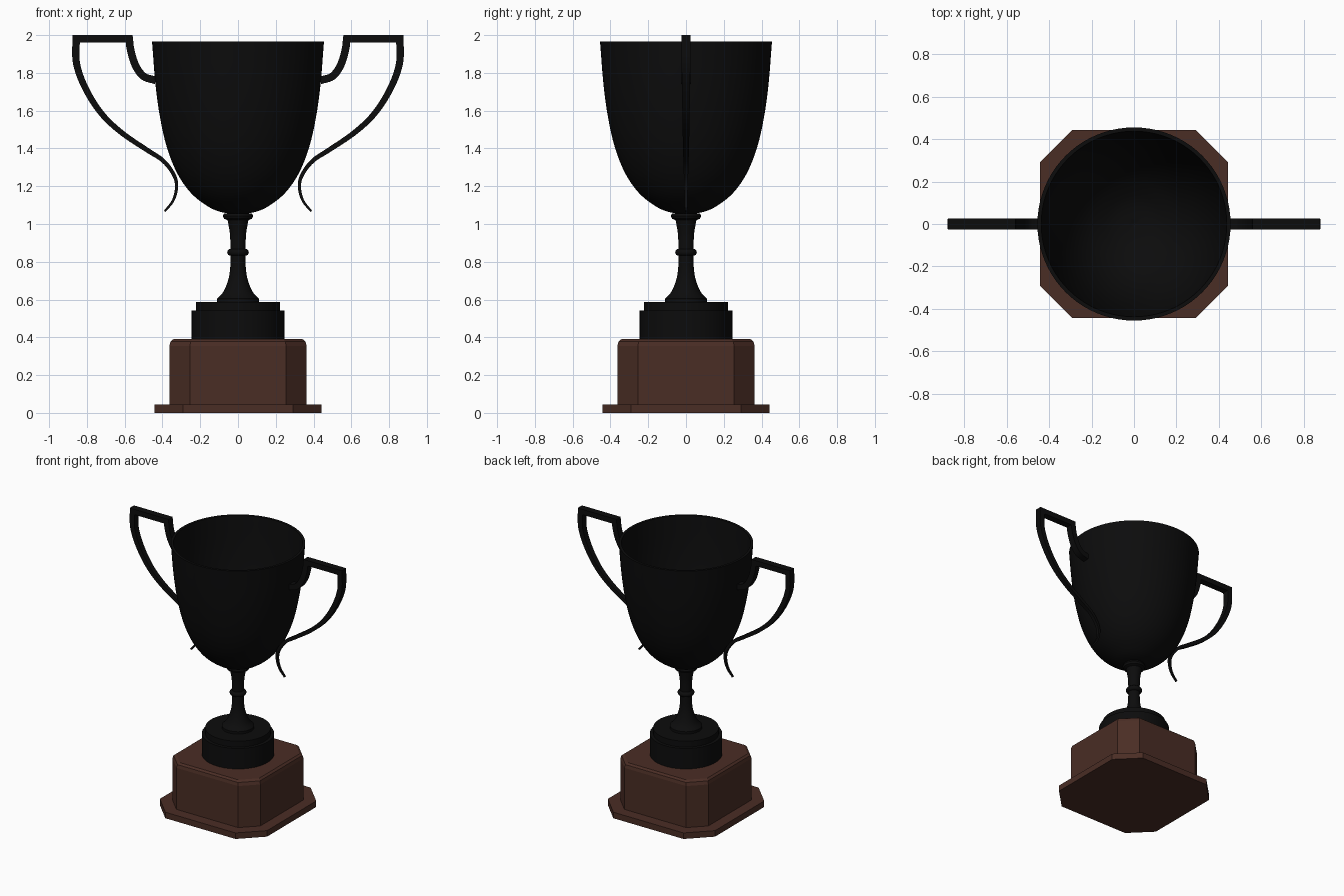
import bpy, bmesh, math
from mathutils import Vector

if "Cube" in bpy.data.objects:
    bpy.data.objects.remove(bpy.data.objects["Cube"])


def material(name, rgb):
    m = bpy.data.materials.new(name)
    m.diffuse_color = (*rgb, 1)
    m.use_nodes = True
    m.node_tree.nodes["Principled BSDF"].inputs["Base Color"].default_value = m.diffuse_color
    return m


BLACK = material("black metal", (0.0037, 0.0037, 0.0038))
WOOD = material("dark brown wood", (0.068, 0.026, 0.018))


def finish(name, bm, mat, smooth=None):
    bmesh.ops.recalc_face_normals(bm, faces=bm.faces)
    me = bpy.data.meshes.new(name)
    bm.to_mesh(me)
    bm.free()
    me.materials.append(mat)
    ob = bpy.data.objects.new(name, me)
    bpy.context.collection.objects.link(ob)
    if smooth:
        bpy.ops.object.select_all(action='DESELECT')
        ob.select_set(True)
        bpy.context.view_layer.objects.active = ob
        bpy.ops.object.shade_smooth_by_angle(angle=math.radians(smooth))
    return ob


def spline(pts, n=5):
    """Catmull-Rom curve through 2D points."""
    p = [Vector(q) for q in pts]
    p = [2 * p[0] - p[1]] + p + [2 * p[-1] - p[-2]]
    out = []
    for a, b, c, d in zip(p, p[1:], p[2:], p[3:]):
        for i in range(n):
            t = i / n
            out.append(0.5 * (2 * b + (c - a) * t + (2 * a - 5 * b + 4 * c - d) * t * t
                              + (3 * b - a - 3 * c + d) * t ** 3))
    return out + [p[-2]]


def lathe(name, profile, mat, n=64):
    """Turn a (radius, z) profile around z; radius 0 closes at the axis."""
    bm = bmesh.new()
    vs = [bm.verts.new((r, 0, z)) for r, z in profile]
    es = [bm.edges.new(e) for e in zip(vs, vs[1:])]
    bmesh.ops.spin(bm, geom=vs + es, axis=(0, 0, 1), cent=(0, 0, 0),
                   angle=2 * math.pi, steps=n, use_merge=True)
    bmesh.ops.remove_doubles(bm, verts=bm.verts, dist=1e-5)
    return finish(name, bm, mat, 35)


def octagon_stack(name, levels, mat):
    """Square with cut corners, levels are (half width, corner start, z)."""
    bm = bmesh.new()
    rings = []
    for h, c, z in levels:
        plan = [(h, -c), (h, c), (c, h), (-c, h), (-h, c), (-h, -c), (-c, -h), (c, -h)]
        rings.append([bm.verts.new((x, y, z)) for x, y in plan])
    for a, b in zip(rings, rings[1:]):
        for i in range(8):
            j = (i + 1) % 8
            bm.faces.new((a[i], a[j], b[j], b[i]))
    bm.faces.new(rings[0])
    bm.faces.new(rings[-1])
    return finish(name, bm, mat)


def handle(name, side):
    """Square bar swept along a mitred path, tapering to a thin tail."""
    inner = spline([(0.435, 1.76), (0.50, 1.782), (0.543, 1.84), (0.568, 1.92), (0.576, 1.98)])
    outer = spline([(0.857, 1.98), (0.855, 1.85), (0.807, 1.717), (0.723, 1.585),
                    (0.617, 1.484), (0.485, 1.394), (0.396, 1.335), (0.34, 1.261),
                    (0.325, 1.198), (0.343, 1.125), (0.388, 1.067)])
    path = inner + outer
    bm = bmesh.new()
    rings = []
    for i, p in enumerate(path):
        d0 = (p - path[max(i - 1, 0)]) if i else path[1] - p
        d1 = (path[i + 1] - p) if i + 1 < len(path) else d0
        d0, d1 = d0.normalized(), d1.normalized()
        t = (d0 + d1).normalized()
        f = max(0, i - len(inner)) / (len(outer) - 1)
        w = (0.02 - 0.0145 * f) / max(t.dot(d0), 0.5)
        dep = 0.025 - 0.019 * f
        nrm = Vector((-t.y, t.x)) * w
        rings.append([bm.verts.new((side * (p.x + s * nrm.x), y * dep, p.y + s * nrm.y))
                      for s, y in ((1, -1), (1, 1), (-1, 1), (-1, -1))])
    for a, b in zip(rings, rings[1:]):
        for k in range(4):
            m = (k + 1) % 4
            bm.faces.new((a[k], a[m], b[m], b[k]))
    bm.faces.new(rings[0])
    bm.faces.new(rings[-1])
    return finish(name, bm, BLACK, 35)


# Wooden base
octagon_stack("base_plate", [(0.443, 0.29, 0), (0.443, 0.29, 0.045)], WOOD)
octagon_stack("base_block", [(0.363, 0.255, 0.045), (0.363, 0.255, 0.355),
                             (0.357, 0.25, 0.378), (0.342, 0.24, 0.39)], WOOD)

# Metal plinth on the block
lathe("plinth", [(0, 0.385), (0.245, 0.385), (0.245, 0.543), (0.222, 0.543),
                 (0.222, 0.587), (0, 0.587)], BLACK)

# Stem with flared foot, ring and collar
foot = spline([(0.11, 0.605), (0.078, 0.64), (0.053, 0.70), (0.042, 0.76), (0.04, 0.832)])
ring = [(0.04 + 0.017 * math.sin(a), 0.85 - 0.018 * math.cos(a))
        for a in (math.pi * i / 8 for i in range(9))]
neck = spline([(0.04, 0.88), (0.043, 0.95), (0.055, 1.02)])
lathe("stem", [(0, 0.58), (0.11, 0.58)] + foot + ring + neck
      + [(0.074, 1.028), (0.08, 1.042), (0.074, 1.056), (0, 1.06)], BLACK, 48)

# Hollow bowl
wall = spline([(0.0, 1.048), (0.10, 1.066), (0.17, 1.10), (0.25, 1.165), (0.32, 1.265),
               (0.375, 1.40), (0.412, 1.56), (0.437, 1.74), (0.455, 1.965)], 4)
wall[0].x = 0
inside = [(max(p.x - 0.018, 0) * 1.0, p.y + 0.02 * (1 - p.x / 0.455)) for p in reversed(wall)]
lathe("bowl", [tuple(p) for p in wall] + inside, BLACK, 80)

# Handles, mirrored
handle("right_handle", 1)
handle("left_handle", -1)
